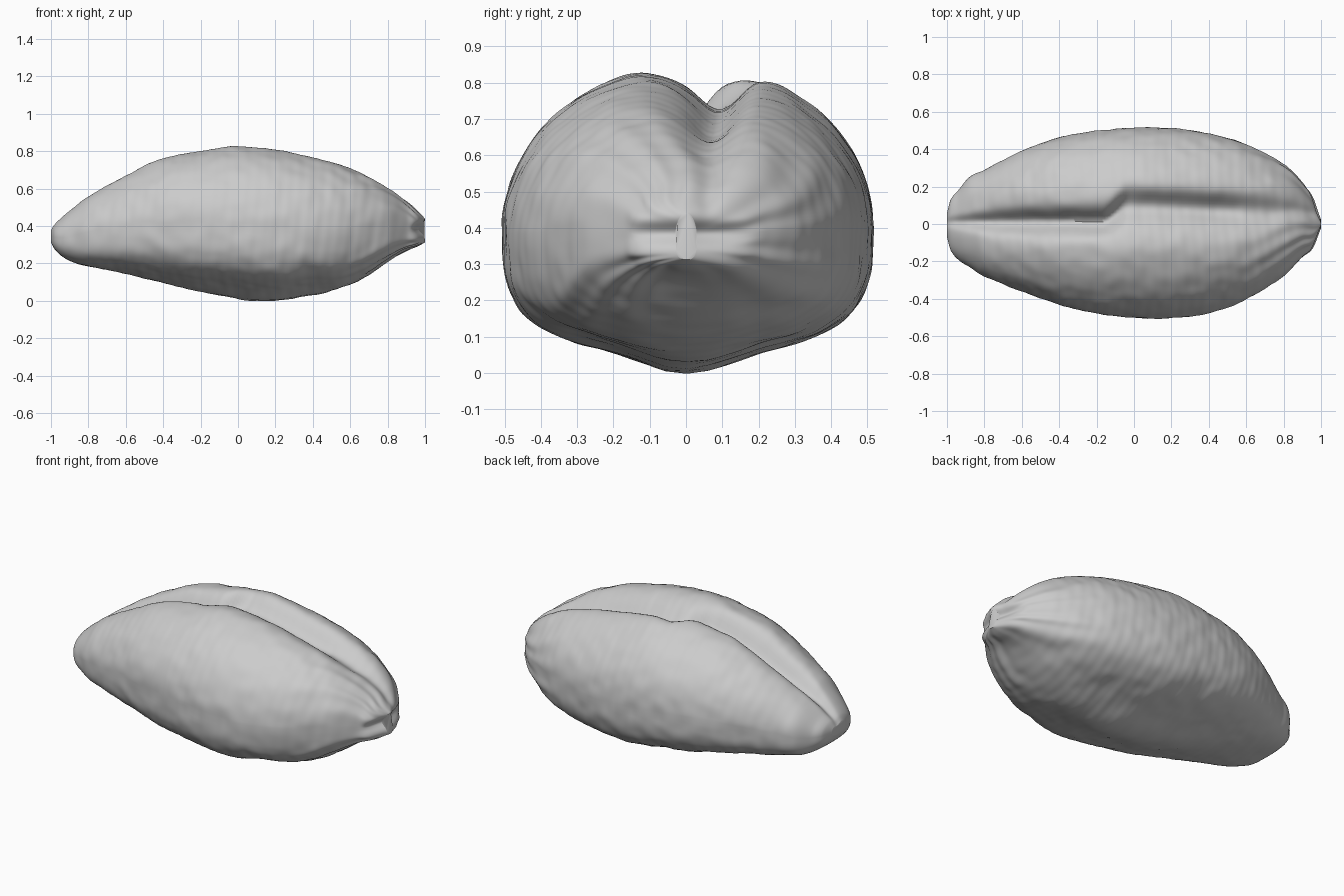
import bpy, bmesh
from math import sin, cos, pi, exp, copysign
from mathutils import Vector, noise

cube = bpy.data.objects.get("Cube")
if cube:
    bpy.data.objects.remove(cube, do_unlink=True)

# Outline along the kernel: x, left edge, right edge, top, bottom
STATIONS = [
    (-1, .06, -.07, .38, .31), (-.98, .13, -.14, .41, .275), (-.94, .18, -.19, .45, .235),
    (-.88, .25, -.23, .505, .205), (-.8, .29, -.28, .565, .185), (-.6, .39, -.36, .675, .145),
    (-.4, .46, -.43, .765, .095), (-.2, .5, -.48, .8, .05), (0, .515, -.5, .825, .01),
    (.2, .51, -.505, .805, .0), (.4, .485, -.475, .765, .03), (.6, .425, -.4, .715, .085),
    (.8, .32, -.28, .615, .2), (.9, .22, -.18, .54, .255), (.96, .14, -.13, .48, .285),
    (1, .03, -.03, .44, .31)]


def smooth(a, b, v):
    t = min(1, max(0, (v - a) / (b - a)))
    return t * t * (3 - 2 * t)


def bump(v, centre, width):
    return exp(-((v - centre) / width) ** 2)


def slope(i, k):
    a, b = STATIONS[max(0, i - 1)], STATIONS[min(len(STATIONS) - 1, i + 1)]
    return (b[k] - a[k]) / (b[0] - a[0])


def outline(x):
    """Smooth interpolation of the outline at x."""
    i = max(j for j in range(len(STATIONS) - 1) if STATIONS[j][0] <= x or j == 0)
    a, b = STATIONS[i], STATIONS[i + 1]
    h = b[0] - a[0]
    t = (x - a[0]) / h
    return [a[k] * (1 + 2 * t) * (1 - t) ** 2 + b[k] * t * t * (3 - 2 * t)
            + h * t * (1 - t) * (slope(i, k) * (1 - t) - slope(i + 1, k) * t)
            for k in range(1, 5)]


def surface_point(x, angle):
    left, right, top, bottom = outline(x)
    mid = bottom + (top - bottom) * .48
    c, s = cos(angle), sin(angle)
    power = 2 / (2.05 if s > 0 else 3.1)
    across = copysign(abs(c) ** power, c)
    up = copysign(abs(s) ** power, s)
    y = (left + right) / 2 + (left - right) / 2 * across
    body = smooth(.1, .6, top - bottom)
    if s > 0:
        # Two lobes parted by a crease that shifts sideways halfway along
        z = mid + (top + .022 * body - mid) * up
        shift = smooth(-.17, -.02, x)
        line = .01 + (.09 - .04 * x) * shift
        depth = (.015 + .075 * body) * (1 - .5 * smooth(.45, .75, x))
        width = .025 + (.03 + .02 * shift) * body
        z -= depth * bump(y, line, width) * smooth(0, .6, s)
        z -= .045 * body * bump(y, .02, .11) * smooth(0, .6, s)
    else:
        # Flattened belly with a central keel and a hollow at the germ end
        keel = bump(x, 0, .25) + bump(x, .25, .2) + .5 * bump(x, -.4, .25) + .5 * bump(x, .55, .2)
        z = mid + (mid - bottom) * up
        z += .065 * min(1, keel) * (1 - bump(y, 0, .17)) * -up
        z += .03 * bump(x, .86, .09) * bump(y, -.05, .13) * -s
    # Puckers at the germ end, fine rings and gentle lumps
    pos = Vector((x, y, z))
    out = Vector((0, c, s))
    fold = .004 * smooth(.4, .8, x) * (1 - smooth(.93, 1, x))
    ripple = fold * sin(angle * 13 + 2 * sin(x * 9) + 2 * sin(angle * 3))
    ripple += .0006 * sin(x * 110 + 3 * sin(angle * 2)) * body
    lumps = .005 * noise.noise(pos * 5) + .005 * noise.noise(pos * 12)
    return pos + out * (ripple + lumps * (.4 + .6 * body))


# Kernel body, lofted from closed rings
RINGS, SIDES = 220, 180
bm = bmesh.new()
rings = []
for i in range(RINGS + 1):
    x = -cos(pi * i / RINGS)
    rings.append([bm.verts.new(surface_point(x, 2 * pi * j / SIDES)) for j in range(SIDES)])
for a, b in zip(rings, rings[1:]):
    for j in range(SIDES):
        k = (j + 1) % SIDES
        bm.faces.new((a[j], a[k], b[k], b[j]))
bm.faces.new(rings[0])
bm.faces.new(rings[-1])

# Notched germ tip: pull the middle of the blunt end inward
for v in bm.verts:
    if v.co.x > .9:
        v.co.x -= .035 * bump(v.co.z, .385, .03) * smooth(.9, 1, v.co.x)
bmesh.ops.recalc_face_normals(bm, faces=bm.faces)
mesh = bpy.data.meshes.new("grain_kernel")
bm.to_mesh(mesh)
bm.free()
kernel = bpy.data.objects.new("grain_kernel", mesh)
bpy.context.collection.objects.link(kernel)

# Single plain grey
grey = bpy.data.materials.new("plain_grey")
grey.use_nodes = True
colour = (.6, .6, .6, 1)
grey.diffuse_color = colour
grey.node_tree.nodes["Principled BSDF"].inputs["Base Color"].default_value = colour
mesh.materials.append(grey)

bpy.ops.object.select_all(action='DESELECT')
kernel.select_set(True)
bpy.context.view_layer.objects.active = kernel
bpy.ops.object.shade_smooth_by_angle(angle=1)
